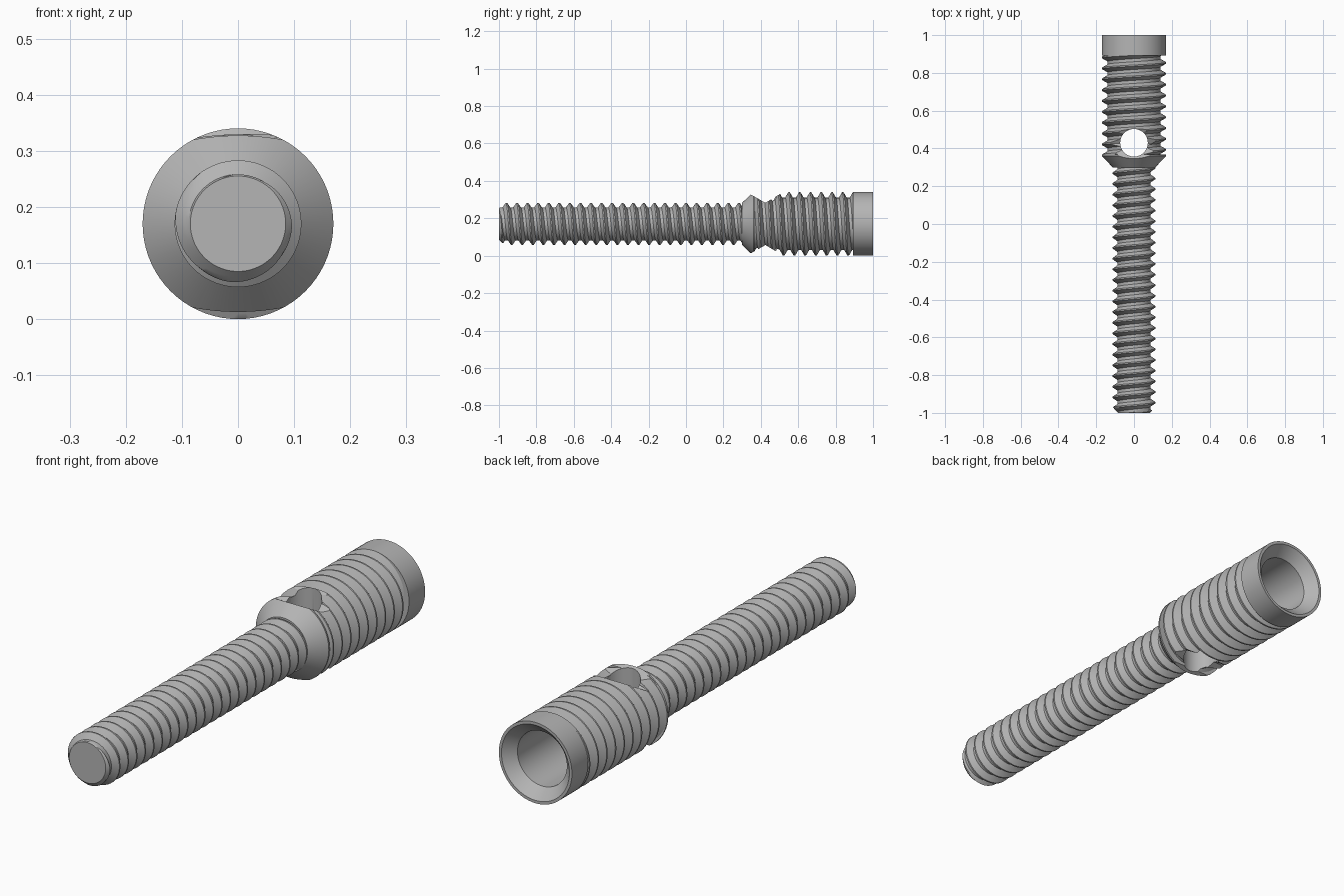
import bpy, bmesh, math

cube = bpy.data.objects.get("Cube")
if cube:
    bpy.data.objects.remove(cube, do_unlink=True)

AXIS_Z = 0.17
SEGMENTS = 72
R = 0.17  # sleeve radius

steel = bpy.data.materials.new("grey steel")
steel.use_nodes = True
colour = (0.46, 0.46, 0.46, 1)
steel.diffuse_color = colour
steel.node_tree.nodes["Principled BSDF"].inputs["Base Color"].default_value = colour


def finish(bm, name):
    bmesh.ops.recalc_face_normals(bm, faces=bm.faces)
    mesh = bpy.data.meshes.new(name)
    bm.to_mesh(mesh)
    bm.free()
    obj = bpy.data.objects.new(name, mesh)
    bpy.context.collection.objects.link(obj)
    mesh.materials.append(steel)
    return obj


def select(obj):
    bpy.ops.object.select_all(action="DESELECT")
    obj.select_set(True)
    bpy.context.view_layer.objects.active = obj


def threaded_rod(name, before, after, y0, y1, pitch, crest_y, root, crest, limit):
    """Lathe rings before and after a right-handed helical thread."""
    steps = (-0.36, -0.26, -0.16, -0.06, 0.06, 0.16, 0.26, 0.36)

    def thread_radius(phase):
        f = (0.36 - abs(phase)) / 0.30
        return root + (crest - root) * max(0, min(1, f))

    first = math.floor((y0 - crest_y) / pitch) - 2
    last = math.ceil((y1 - crest_y) / pitch) + 1
    rows = [(n, s) for n in range(first, last + 1) for s in steps]

    def column(j):
        turn = j / SEGMENTS
        points = list(before)
        for n, s in rows:
            y = crest_y + (n + s + turn) * pitch
            y = max(y0, min(y1, y))
            phase = (y - crest_y) / pitch - turn
            phase -= round(phase)
            points.append((y, min(thread_radius(phase), limit(y))))
        points += after
        a = turn * math.tau
        return [(r * math.sin(a), y, AXIS_Z + r * math.cos(a)) for y, r in points]

    bm = bmesh.new()
    columns = [[bm.verts.new(p) for p in column(j)] for j in range(SEGMENTS + 1)]
    for a, b in zip(columns, columns[1:]):
        for i in range(len(a) - 1):
            bm.faces.new((a[i], b[i], b[i + 1], a[i + 1]))
    bmesh.ops.remove_doubles(bm, verts=bm.verts, dist=1e-4)
    return finish(bm, name)


# Slim threaded shank with a chamfered tip
shank = threaded_rod(
    "threaded_shank", [(-1, 0)], [(0.33, 0)], -1, 0.33,
    0.0565, -0.96, 0.088, 0.113, lambda y: 0.085 + (y + 1) * 0.9)

# Wide threaded sleeve: front cone, thread, plain collar and countersunk bore
sleeve = threaded_rod(
    "threaded_sleeve",
    [(0.30, 0), (0.30, 0.113), (0.36, R), (0.367, R)],
    [(0.893, R), (1, R), (1, 0.158), (0.955, 0.115), (0.55, 0.115), (0.55, 0)],
    0.367, 0.893, 0.0575, 0.551, 0.14, R, lambda y: R)

# Cutters: cross hole and a shallow V groove above and below
bm = bmesh.new()
bmesh.ops.create_cone(bm, cap_ends=True, segments=64, radius1=0.073,
                      radius2=0.073, depth=1)
bmesh.ops.translate(bm, verts=bm.verts, vec=(0, 0.43, AXIS_Z))
cutters = [finish(bm, "cross_hole_cutter")]

for side in (1, -1):
    bm = bmesh.new()
    profile = [(0.29, 0.189), (0.425, 0.113), (0.545, 0.185)]
    face = bm.faces.new([bm.verts.new((-0.3, y, AXIS_Z + side * h)) for y, h in profile])
    ext = bmesh.ops.extrude_face_region(bm, geom=[face])
    moved = [v for v in ext["geom"] if isinstance(v, bmesh.types.BMVert)]
    bmesh.ops.translate(bm, verts=moved, vec=(0.6, 0, 0))
    cutters.append(finish(bm, "groove_cutter"))

for cutter in cutters:
    cutter.hide_render = True
    cut = sleeve.modifiers.new("cut", "BOOLEAN")
    cut.operation = "DIFFERENCE"
    cut.solver = "EXACT"
    cut.object = cutter
    select(sleeve)
    bpy.ops.object.modifier_apply(modifier=cut.name)
    bpy.data.objects.remove(cutter, do_unlink=True)

for obj in (shank, sleeve):
    select(obj)
    bpy.ops.object.shade_smooth_by_angle(angle=math.radians(30))
